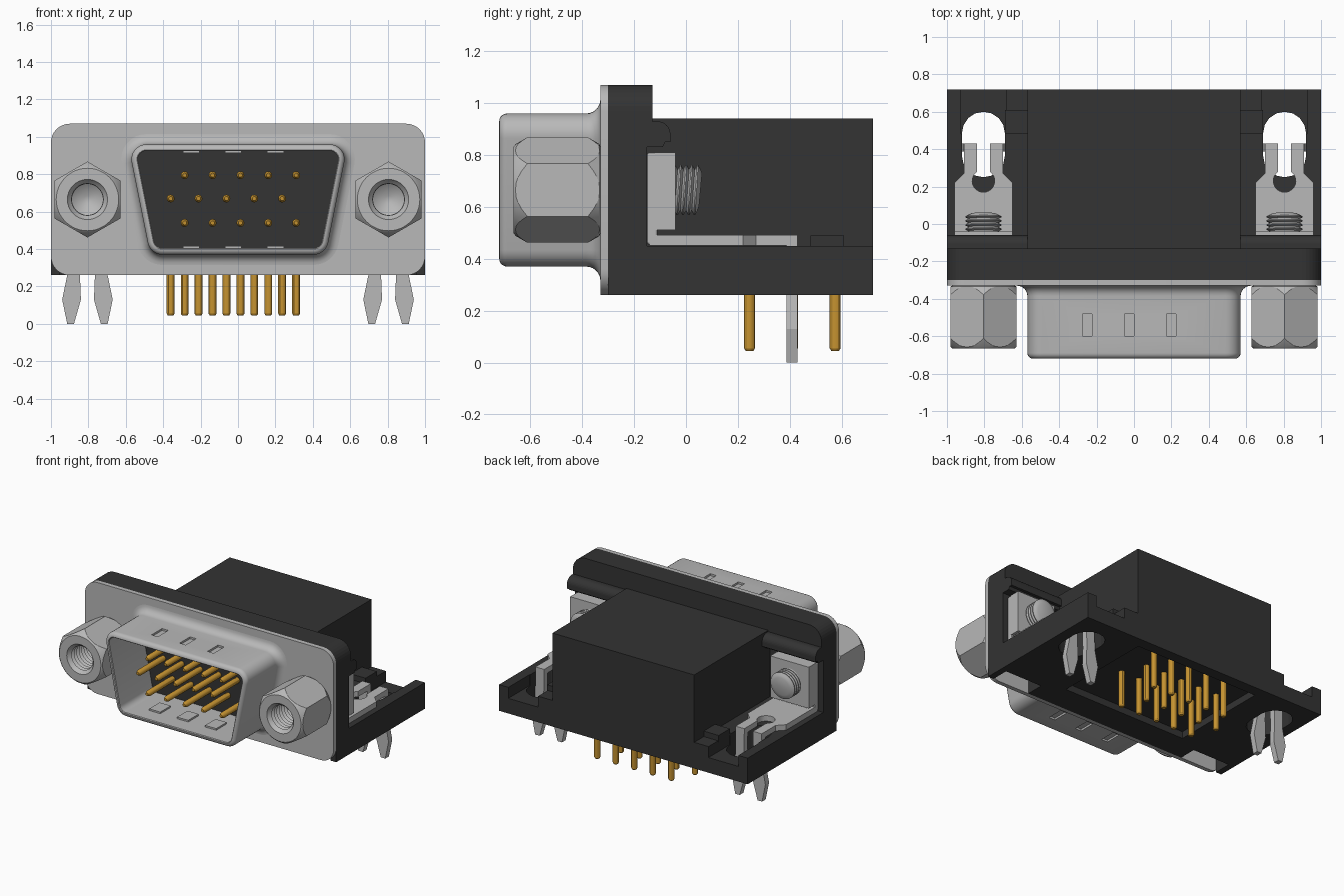
import bpy, bmesh, math
from math import cos, sin, pi, radians

if "Cube" in bpy.data.objects:
    bpy.data.objects.remove(bpy.data.objects["Cube"], do_unlink=True)


def material(name, rgb, metallic=0.0):
    m = bpy.data.materials.new(name)
    m.use_nodes = True
    m.diffuse_color = (*rgb, 1)
    m.node_tree.nodes["Principled BSDF"].inputs["Base Color"].default_value = (*rgb, 1)
    return m


BLACK = material("black plastic", (0.033, 0.033, 0.033))
STEEL = material("grey metal", (0.48, 0.48, 0.48))
GOLD = material("gold contact", (0.56, 0.29, 0.03))


def finish(name, bm, mat, smooth=False):
    bmesh.ops.recalc_face_normals(bm, faces=bm.faces)
    me = bpy.data.meshes.new(name)
    bm.to_mesh(me)
    bm.free()
    ob = bpy.data.objects.new(name, me)
    bpy.context.collection.objects.link(ob)
    me.materials.append(mat)
    if smooth:
        smooth_shade(ob)
    return ob


def activate(ob):
    bpy.ops.object.select_all(action='DESELECT')
    ob.select_set(True)
    bpy.context.view_layer.objects.active = ob


def smooth_shade(ob):
    activate(ob)
    bpy.ops.object.shade_smooth_by_angle(angle=radians(30))


def loft(name, rings, mat, smooth=True, closed=False):
    """Skin equal-length rings; cap both ends, or join last to first."""
    bm = bmesh.new()
    rows = [[bm.verts.new(p) for p in ring] for ring in rings]
    n = len(rows[0])
    pairs = list(zip(rows, rows[1:])) + ([(rows[-1], rows[0])] if closed else [])
    for a, b in pairs:
        for i in range(n):
            j = (i + 1) % n
            bm.faces.new((a[i], a[j], b[j], b[i]))
    if not closed:
        bm.faces.new(rows[0])
        bm.faces.new(rows[-1])
    return finish(name, bm, mat, smooth)


def prism(name, pts, axis, lo, hi, mat, smooth=False):
    """Extrude a 2D outline along one axis."""
    place = {'x': lambda a, b, t: (t, a, b),
             'y': lambda a, b, t: (a, t, b),
             'z': lambda a, b, t: (a, b, t)}[axis]
    return loft(name, [[place(a, b, t) for a, b in pts] for t in (lo, hi)], mat, smooth)


def box(name, x, y, z, mat):
    pts = [(x[0], y[0]), (x[1], y[0]), (x[1], y[1]), (x[0], y[1])]
    return prism(name, pts, 'z', z[0], z[1], mat)


def lathe(name, profile, cx, c2, mat, axis='y', n=32, tilt=0.0):
    """Revolve (radius, position) pairs around a y or z axis."""
    rings = []
    for r, t in profile:
        ring = []
        for k in range(n):
            a = 2 * pi * k / n
            u, v, w = cx + r * cos(a), c2 + r * sin(a), t + tilt * sin(a)
            ring.append((u, w, v) if axis == 'y' else (u, v, w))
        rings.append(ring)
    return loft(name, rings, mat)


def boolean(ob, cutter, op='DIFFERENCE'):
    mod = ob.modifiers.new("cut", 'BOOLEAN')
    mod.operation, mod.solver, mod.object = op, 'EXACT', cutter
    activate(ob)
    bpy.ops.object.modifier_apply(modifier=mod.name)
    bpy.data.objects.remove(cutter, do_unlink=True)


def bevel(ob, width, segments=2):
    mod = ob.modifiers.new("bevel", 'BEVEL')
    mod.width, mod.segments, mod.limit_method = width, segments, 'ANGLE'


def arc(cx, cy, r, a0, a1, n=8):
    return [(cx + r * cos(radians(a0 + (a1 - a0) * i / n)),
             cy + r * sin(radians(a0 + (a1 - a0) * i / n))) for i in range(n + 1)]


def d_outline(o):
    """Rounded D shape, grown outward by o."""
    r, s = 0.08 + o, -11.3
    right = arc(0.49, 0.88, r, 90, s) + arc(0.404, 0.45, r, s, -90)
    return right + [(-x, z) for x, z in reversed(right)]


SIDES = (("left", 0.805), ("right", -0.805))
CZ = 0.665

# Plastic housing: front flange, rear ledge, tall body
top_round = arc(0.9, 0.97, 0.1, 0, 90) + arc(-0.9, 0.97, 0.1, 90, 180)
prism("housing_flange", [(-1, 0.44), (1, 0.44)] + top_round, 'y', -0.30, -0.15, BLACK)
prism("flange_top_lip", [(-1, 0.83), (1, 0.83)] + top_round, 'y', -0.16, -0.13, BLACK)
ledge = [(-0.16, 0.83), (-0.09, 0.83), (-0.08, 0.85), (-0.06, 0.85)] \
    + arc(-0.11, 0.88, 0.05, 0, 90) + [(-0.16, 0.93)]
prism("rear_ledge", ledge, 'x', -1, 1, BLACK)
box("rear_body", (-0.57, 0.57), (-0.2, 0.72), (0.40, 0.94), BLACK)

# Base plate with hollow underside, clip slots and rear notches
base = box("base_plate", (-1, 1), (-0.30, 0.72), (0.26, 0.45), BLACK)
boolean(base, box("cutter", (-0.5, 0.5), (-0.1, 0.64), (0.2, 0.31), BLACK))
for side, cx in SIDES:
    slot = arc(cx, 0.485, 0.115, 0, 180) + arc(cx, 0.365, 0.115, 180, 360)
    boolean(base, prism("cutter", slot, 'z', 0.1, 0.6, BLACK))
    boolean(base, box("cutter", (cx - 0.12, cx + 0.12), (0.48, 0.8), (0.37, 0.6), BLACK))
    boolean(base, box("cutter", (cx - 0.15, cx + 0.15), (-0.4, -0.17), (0.2, 0.39), BLACK))
    s = 1 if cx > 0 else -1
    xs = sorted((s * 0.56, s * 0.69))
    box(side + "_body_step", xs, (0.48, 0.61), (0.44, 0.49), BLACK)

# Metal face plate
plate = arc(0.9, 0.97, 0.1, 0, 90) + arc(-0.9, 0.97, 0.1, 90, 180) \
    + arc(-0.9, 0.36, 0.1, 180, 270) + arc(0.9, 0.36, 0.1, 270, 360)
prism("face_plate", plate, 'y', -0.33, -0.30, STEEL, True)

# D-shaped shroud with flared root, rolled lip and pressed dimples
section = [(0.055, -0.325)]
section += [(0.055 + x, -0.33 + y) for x, y in arc(0, -0.055, 0.055, 90, 180, 6)]
section += [(-0.03 + x, -0.69 + y) for x, y in arc(0, 0, 0.03, 0, -90, 5)]
section += [(-0.035, -0.715), (-0.035, -0.325)]
shroud = loft("shroud", [[(x, y, z) for x, z in d_outline(o)] for o, y in section],
              STEEL, closed=True)
for i, x in enumerate((-0.25, -0.025, 0.2)):
    for where, z, inner in (("top", (0.946, 1.0), (0.913, 0.928)),
                            ("bottom", (0.30, 0.384), (0.402, 0.417))):
        boolean(shroud, box("cutter", (x - 0.025, x + 0.025), (-0.6, -0.48), z, STEEL))
        box(f"{where}_dimple_{i + 1}", (x - 0.045, x + 0.045), (-0.6, -0.48), inner, STEEL)
smooth_shade(shroud)

# Insulator floor inside the shroud
prism("insulator", d_outline(-0.03), 'y', -0.345, -0.31, BLACK)

# Front contacts and rear solder pins, three rows of five
ROWS = ((0.795, -0.285, 0.245), (0.67, -0.36, 0.41), (0.54, -0.285, 0.575))
for r, (z, x0, y) in enumerate(ROWS):
    for c in range(5):
        x = x0 + 0.149 * c
        lathe(f"contact_{r + 1}_{c + 1}",
              [(0.011, -0.64), (0.021, -0.62), (0.021, -0.33)], x, z, GOLD, n=12)
        lathe(f"solder_pin_{r + 1}_{c + 1}",
              [(0.015, 0.045), (0.021, 0.055), (0.021, 0.33)], x, y, GOLD, axis='z', n=12)

for side, cx in SIDES:
    # Hex standoff: chamfered by a turned blank, with threaded bore
    hexagon = [(cx + 0.203 * sin(k * pi / 3), CZ + 0.203 * cos(k * pi / 3)) for k in range(6)]
    nut = prism(side + "_standoff", hexagon, 'y', -0.665, -0.33, STEEL)
    blank = [(0.165, -0.667), (0.178, -0.655), (0.21, -0.60),
             (0.21, -0.39), (0.178, -0.335), (0.165, -0.328)]
    boolean(nut, lathe("cutter", blank, cx, CZ, STEEL, n=48), 'INTERSECT')
    bore = [(0.115, -0.68), (0.105, -0.66), (0.085, -0.64)]
    for k in range(8):
        y = -0.64 + 0.028 * k
        bore += [(0.098, y + 0.014), (0.083, y + 0.028)]
    boolean(nut, lathe("cutter", bore + [(0.02, -0.38)], cx, CZ, STEEL))
    smooth_shade(nut)

    # Screw end behind the bracket
    thread = [(0.08, -0.07)]
    for k in range(5):
        y = -0.06 + 0.022 * k
        thread += [(0.08, y), (0.097, y + 0.008), (0.097, y + 0.013)]
    lathe(side + "_screw_end", thread + [(0.08, 0.05), (0.065, 0.056)],
          cx, CZ, STEEL, tilt=0.006)

    # L bracket: upright block and flat strip with keyhole
    up = box(side + "_bracket_upright", (cx - 0.155, cx + 0.155), (-0.15, -0.11), (0.455, 0.81), STEEL)
    bevel(up, 0.008)
    box(side + "_bracket_block", (cx - 0.155, cx + 0.155), (-0.12, -0.04), (0.51, 0.81), STEEL)
    half = [(0.155, -0.14), (0.155, 0.22), (0.105, 0.27), (0.105, 0.43), (0.035, 0.43)]
    half += arc(0, 0.23, 0.06, 54, -90, 10)
    strip = half[:-1] + [(0, 0.17)] + [(-x, y) for x, y in reversed(half[:-1])]
    prism(side + "_bracket_strip", [(cx + x, y) for x, y in strip], 'z', 0.452, 0.492, STEEL)

    # Pair of board-lock prongs
    prong = [(0.035, 0.49), (0.04, 0.26), (0.035, 0.13), (0.072, 0.0),
             (0.108, 0.0), (0.135, 0.13), (0.108, 0.26), (0.105, 0.49)]
    for tag, m in (("outer", 1 if cx > 0 else -1), ("inner", -1 if cx > 0 else 1)):
        prism(f"{side}_{tag}_prong", [(cx + m * x, z) for x, z in prong],
              'y', 0.388, 0.43, STEEL)
